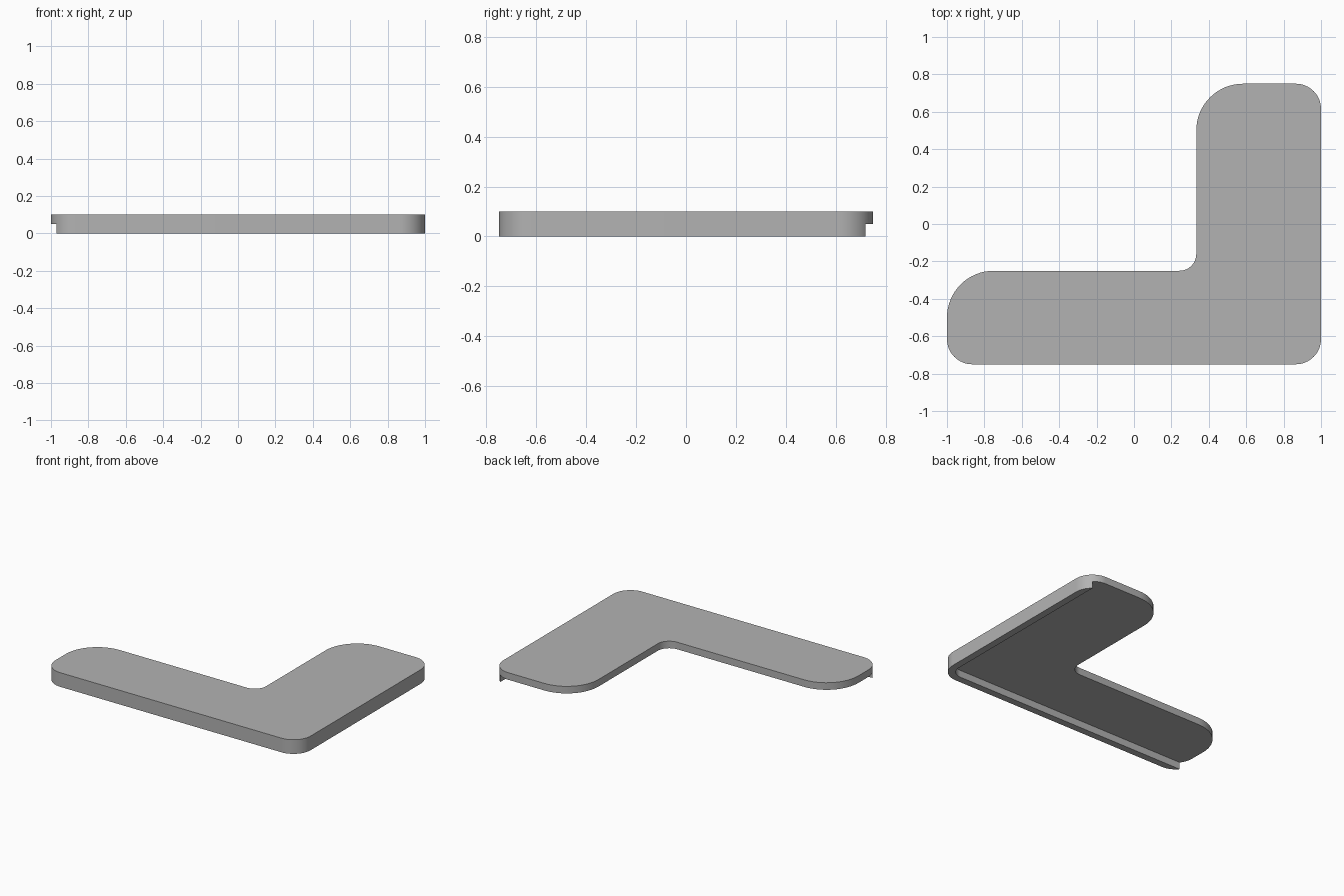
import bpy
import bmesh
import math
from mathutils import Vector

if "Cube" in bpy.data.objects:
    bpy.data.objects.remove(bpy.data.objects["Cube"], do_unlink=True)

HEIGHT, STEP, LIP, RADIUS = 0.1, 0.05, 0.05, 0.135

grey = bpy.data.materials.new("plain grey")
grey.use_nodes = True
colour = (0.45, 0.45, 0.45, 1)
grey.diffuse_color = colour
grey.node_tree.nodes["Principled BSDF"].inputs["Base Color"].default_value = colour


def rounded(corners, steps=16):
    """Round each right-angled (x, y, radius) corner of an outline."""
    points = []
    for i, (x, y, r) in enumerate(corners):
        here = Vector((x, y))
        if r == 0:
            points.append(here)
            continue
        back = (Vector(corners[i - 1][:2]) - here).normalized()
        ahead = (Vector(corners[(i + 1) % len(corners)][:2]) - here).normalized()
        centre = here + (back + ahead) * r
        for s in range(steps + 1):
            a = math.pi / 2 * s / steps
            points.append(centre - ahead * r * math.cos(a) - back * r * math.sin(a))
    return points


def slab(name, corners, low, high):
    """Extrude a rounded outline between two heights."""
    bm = bmesh.new()
    face = bm.faces.new([bm.verts.new((p.x, p.y, low)) for p in rounded(corners)])
    top = bmesh.ops.extrude_face_region(bm, geom=[face])["geom"]
    bmesh.ops.translate(bm, vec=(0, 0, high - low),
                        verts=[v for v in top if isinstance(v, bmesh.types.BMVert)])
    bmesh.ops.recalc_face_normals(bm, faces=bm.faces)
    mesh = bpy.data.meshes.new(name)
    bm.to_mesh(mesh)
    bm.free()
    mesh.materials.append(grey)
    obj = bpy.data.objects.new(name, mesh)
    bpy.context.collection.objects.link(obj)
    return obj


# L-shaped plate with rounded corners
plate = slab("corner_plate", [
    (-1, -0.75, RADIUS), (1, -0.75, RADIUS), (1, 0.75, RADIUS),
    (0.333, 0.75, 0.25), (0.333, -0.25, 0.09), (-1, -0.25, 0.25)], 0, HEIGHT)

# Underside recess that leaves a lip along the front and left edges
inner_x, inner_y = 1 - LIP, -0.75 + LIP
cutter = slab("recess_cutter", [
    (-2, inner_y, 0), (inner_x, inner_y, RADIUS - LIP), (inner_x, 2, 0), (-2, 2, 0)],
    -0.1, STEP)
cutter.hide_render = True

cut = plate.modifiers.new("recess", "BOOLEAN")
cut.operation = "DIFFERENCE"
cut.solver = "EXACT"
cut.object = cutter
bpy.context.view_layer.objects.active = plate
plate.select_set(True)
bpy.ops.object.modifier_apply(modifier=cut.name)
bpy.data.objects.remove(cutter, do_unlink=True)
bpy.ops.object.shade_smooth_by_angle(angle=math.radians(30))
